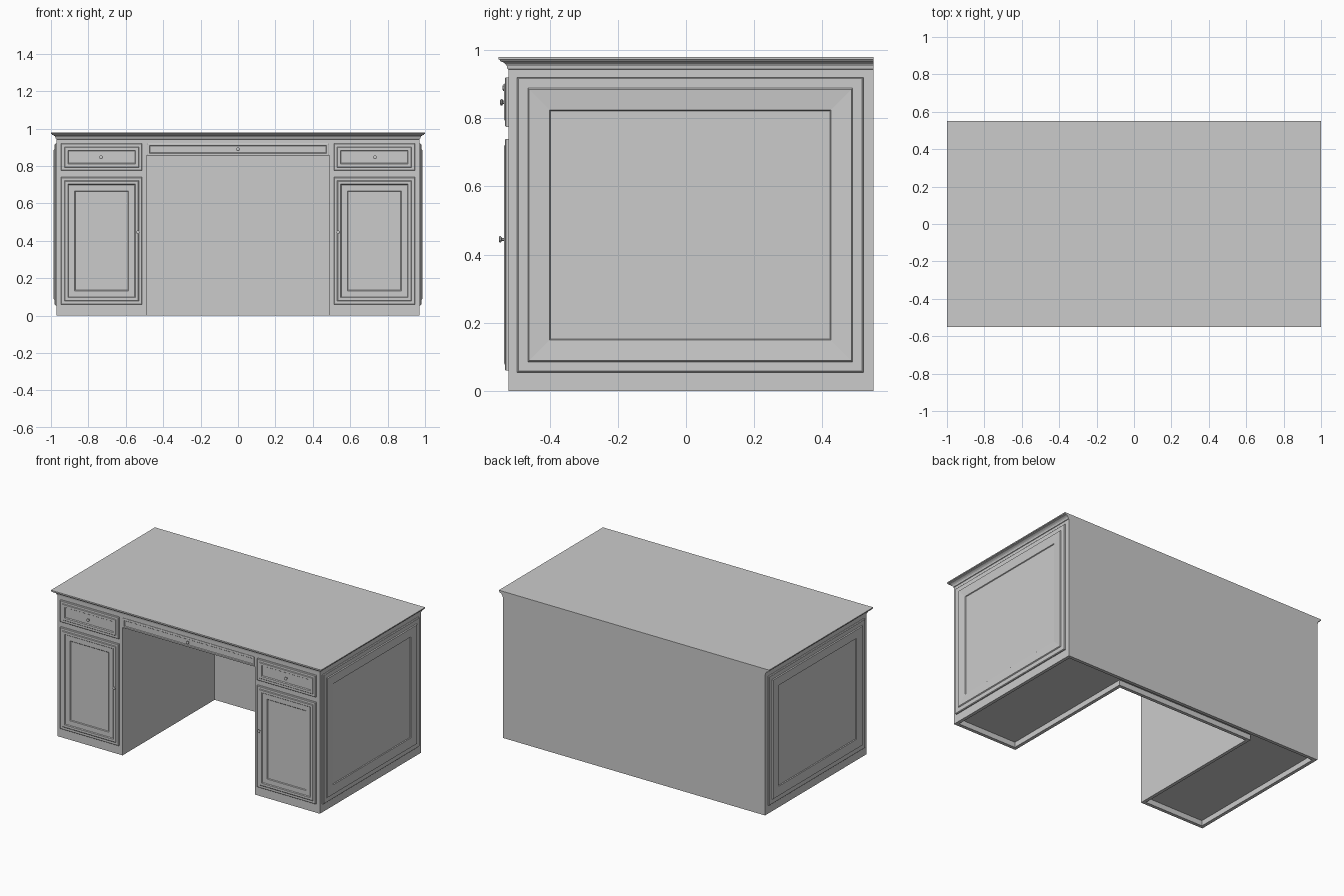
import bpy, bmesh
from math import radians, cos, sin, tau

if "Cube" in bpy.data.objects:
    bpy.data.objects.remove(bpy.data.objects["Cube"])


def loft(name, loops):
    """Skin a stack of equal-length point loops and cap both ends."""
    bm = bmesh.new()
    rings = [[bm.verts.new(p) for p in loop] for loop in loops]
    n = len(rings[0])
    for a, b in zip(rings, rings[1:]):
        for i in range(n):
            j = (i + 1) % n
            bm.faces.new((a[i], a[j], b[j], b[i]))
    bm.faces.new(rings[0][::-1])
    bm.faces.new(rings[-1])
    bmesh.ops.recalc_face_normals(bm, faces=bm.faces)
    me = bpy.data.meshes.new(name)
    bm.to_mesh(me)
    bm.free()
    ob = bpy.data.objects.new(name, me)
    bpy.context.collection.objects.link(ob)
    return ob


def panel(name, place, rect, steps):
    """Moulded panel: nested rectangles given as (inset, height out of the wall)."""
    u0, u1, v0, v1 = rect
    loops = []
    for t, h in steps:
        corners = [(u0 + t, v0 + t), (u1 - t, v0 + t), (u1 - t, v1 - t), (u0 + t, v1 - t)]
        loops.append([place(u, v, h) for u, v in corners])
    return loft(name, loops)


def u_shape(t, z):
    """Plan of the two pedestals joined by the back, shrunk by t."""
    xo, xi, yf, yb, yk = 0.97 - t, 0.49 + t, -0.52 + t, 0.55 - t, 0.453 + t
    pts = [(-xo, yf), (-xi, yf), (-xi, yk), (xi, yk), (xi, yf), (xo, yf), (xo, yb), (-xo, yb)]
    return [(x, y, z) for x, y in pts]


def top_loop(d, z):
    """Top outline: overhangs front and sides by d, flush at the back."""
    x, y = 0.97 + d, -0.52 - d
    return [(-x, y, z), (x, y, z), (x, 0.55, z), (-x, 0.55, z)]


def knob(name, x, y, z):
    profile = [(0.005, 0.002), (0.005, -0.008), (0.010, -0.011), (0.010, -0.015), (0.006, -0.017)]
    loops = [[(x + r * cos(tau * (i + .5) / 8), y + d, z + r * sin(tau * (i + .5) / 8))
              for i in range(8)] for r, d in profile]
    return loft(name, loops)


# Carcass with recessed underside, and the upper case over the kneehole
loft("pedestals_and_back", [u_shape(0.022, 0.035), u_shape(0.022, 0), u_shape(0, 0), u_shape(0, 0.857)])
loft("upper_case", [top_loop(0, 0.857), top_loop(0, 0.95)])

# Desk top with moulded edge
edge = [(0, 0.943), (0.004, 0.945), (0.005, 0.953), (0.009, 0.959), (0.016, 0.964),
        (0.024, 0.967), (0.026, 0.971), (0.030, 0.973), (0.030, 0.980)]
loft("desk_top", [top_loop(d, z) for d, z in edge])

# Moulding sections: (inset, height)
door_steps = [(0, -0.005), (0, 0.008), (0.003, 0.011), (0.018, 0.011), (0.022, 0.014),
              (0.037, 0.014), (0.041, 0.009), (0.073, 0.009), (0.077, 0.005)]
drawer_steps = [(0, -0.005), (0, 0.008), (0.003, 0.011), (0.018, 0.011), (0.021, 0.014),
                (0.036, 0.014), (0.040, 0.008)]
side_steps = [(0, -0.005), (0, 0.006), (0.004, 0.010), (0.031, 0.010), (0.035, 0.016),
              (0.095, 0.012), (0.098, 0.007)]

# Doors, drawers, knobs and end panels, mirrored left and right
for s, side in ((-1, "left"), (1, "right")):
    def front(u, v, h, s=s):
        return (s * u, -0.52 - h, v)

    def end(u, v, h, s=s):
        return (s * (0.97 + h), u, v)

    panel(side + "_door", front, (0.512, 0.946, 0.06, 0.74), door_steps)
    panel(side + "_drawer", front, (0.512, 0.946, 0.775, 0.92), drawer_steps)
    panel(side + "_end_panel", end, (-0.495, 0.52, 0.055, 0.92), side_steps)
    knob(side + "_door_knob", s * 0.535, -0.532, 0.445)
    knob(side + "_drawer_knob", s * 0.732, -0.528, 0.847)

# Shallow centre drawer over the kneehole
panel("centre_drawer", lambda u, v, h: (u, -0.52 - h, v), (-0.485, 0.485, 0.857, 0.92),
      [(0, -0.005), (0, 0.004), (0.003, 0.006), (0.011, 0.006), (0.014, 0.002)])
knob("centre_drawer_knob", 0, -0.521, 0.89)
